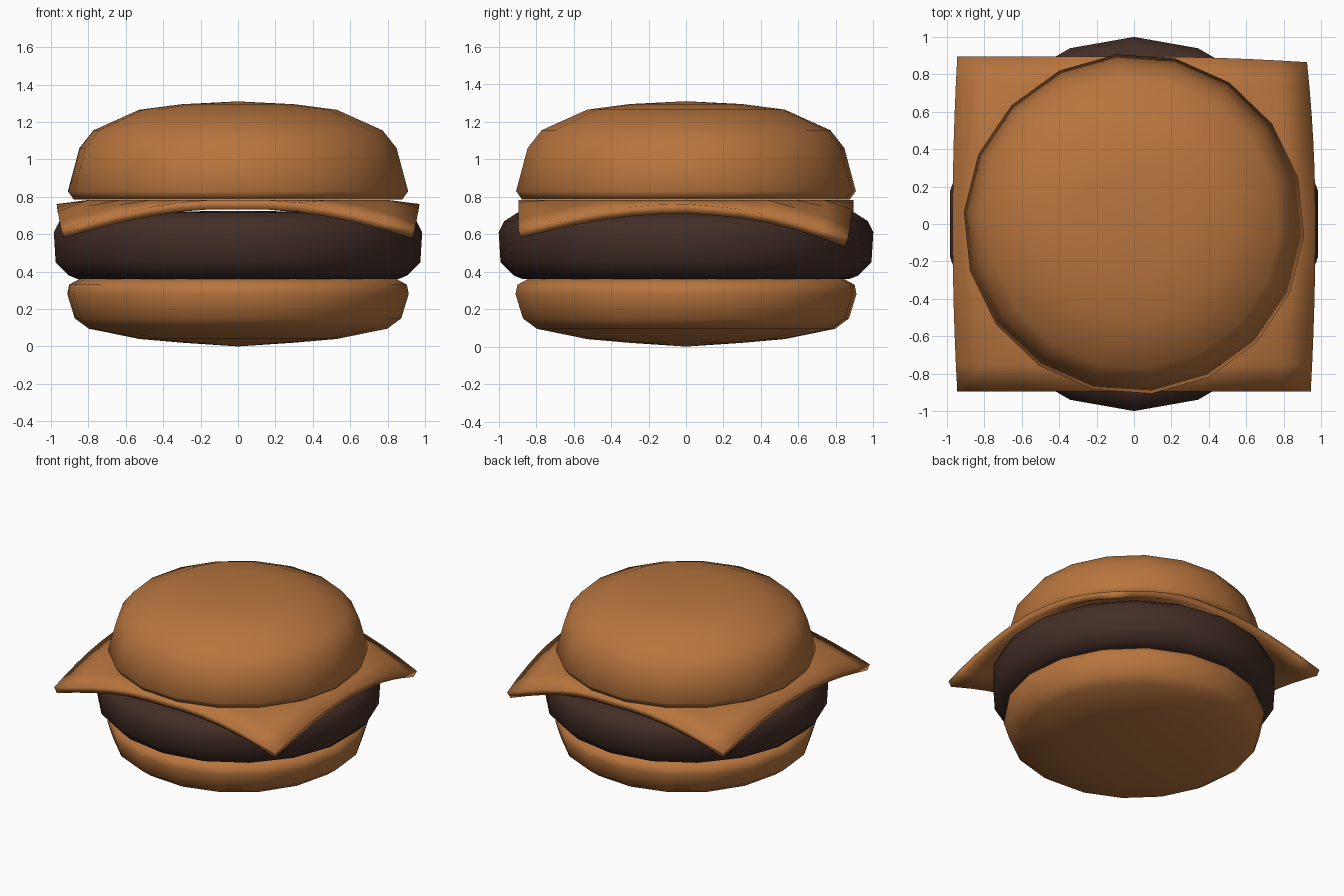
import bpy, bmesh, math

if "Cube" in bpy.data.objects:
    bpy.data.objects.remove(bpy.data.objects["Cube"])


def material(name, rgb):
    m = bpy.data.materials.new(name)
    m.diffuse_color = (*rgb, 1)
    m.use_nodes = True
    m.node_tree.nodes["Principled BSDF"].inputs["Base Color"].default_value = m.diffuse_color
    return m


bread = material("toasted orange brown", (0.48, 0.178, 0.048))
meat = material("dark brown", (0.055, 0.026, 0.019))


def finish(bm, name, mat, angle):
    bmesh.ops.recalc_face_normals(bm, faces=bm.faces)
    me = bpy.data.meshes.new(name)
    bm.to_mesh(me)
    bm.free()
    me.materials.append(mat)
    ob = bpy.data.objects.new(name, me)
    bpy.context.collection.objects.link(ob)
    bpy.ops.object.select_all(action='DESELECT')
    ob.select_set(True)
    bpy.context.view_layer.objects.active = ob
    bpy.ops.object.shade_smooth_by_angle(angle=math.radians(angle))
    return ob


def lathe(name, profile, mat, phase, sides=18):
    """Spin (radius, height) pairs around z; radius 0 makes a pole."""
    bm = bmesh.new()
    rings = []
    for r, z in profile:
        if r == 0:
            rings.append([bm.verts.new((0, 0, z))] * sides)
        else:
            angles = [math.radians(phase) + math.tau * i / sides for i in range(sides)]
            rings.append([bm.verts.new((r * math.cos(a), r * math.sin(a), z)) for a in angles])
    for a, b in zip(rings, rings[1:]):
        for i in range(sides):
            j = (i + 1) % sides
            bm.faces.new(dict.fromkeys((a[i], a[j], b[j], b[i])))
    return finish(bm, name, mat, 75)


# Buns and patty
lathe("bottom_bun", [(0, 0), (0.3, 0.02), (0.53, 0.04), (0.8, 0.095), (0.875, 0.15),
                     (0.915, 0.28), (0.905, 0.33), (0.85, 0.36), (0, 0.365)], bread, -4)
lathe("patty", [(0, 0.355), (0.87, 0.36), (0.92, 0.38), (0.99, 0.45), (1.0, 0.61),
                (0.97, 0.67), (0.9, 0.715), (0, 0.725)], meat, 10)
lathe("top_bun", [(0, 0.785), (0.88, 0.785), (0.912, 0.83), (0.85, 1.06), (0.775, 1.155),
                  (0.53, 1.265), (0.3, 1.295), (0, 1.31)], bread, -4)

# Cheese slice: a square sheet whose corners droop past the patty rim
bm = bmesh.new()
bmesh.ops.create_grid(bm, x_segments=12, y_segments=12, size=1)
for v in bm.verts:
    u, w = v.co.x, v.co.y
    x = u * (0.97 - 0.025 * w * w)
    y = w * 0.895
    drop = 0.41 * max(0, math.hypot(x, y) - 0.92)
    if x > 0 and y > 0:      # back right corner hangs lower
        drop *= 1.3
        x -= 0.02 * (u * w) ** 2
        y -= 0.03 * (u * w) ** 2
    v.co = (x, y, 0.782 - drop)
cheese = finish(bm, "cheese_slice", bread, 50)
solid = cheese.modifiers.new("thickness", 'SOLIDIFY')
solid.thickness = 0.05
solid.offset = -1
